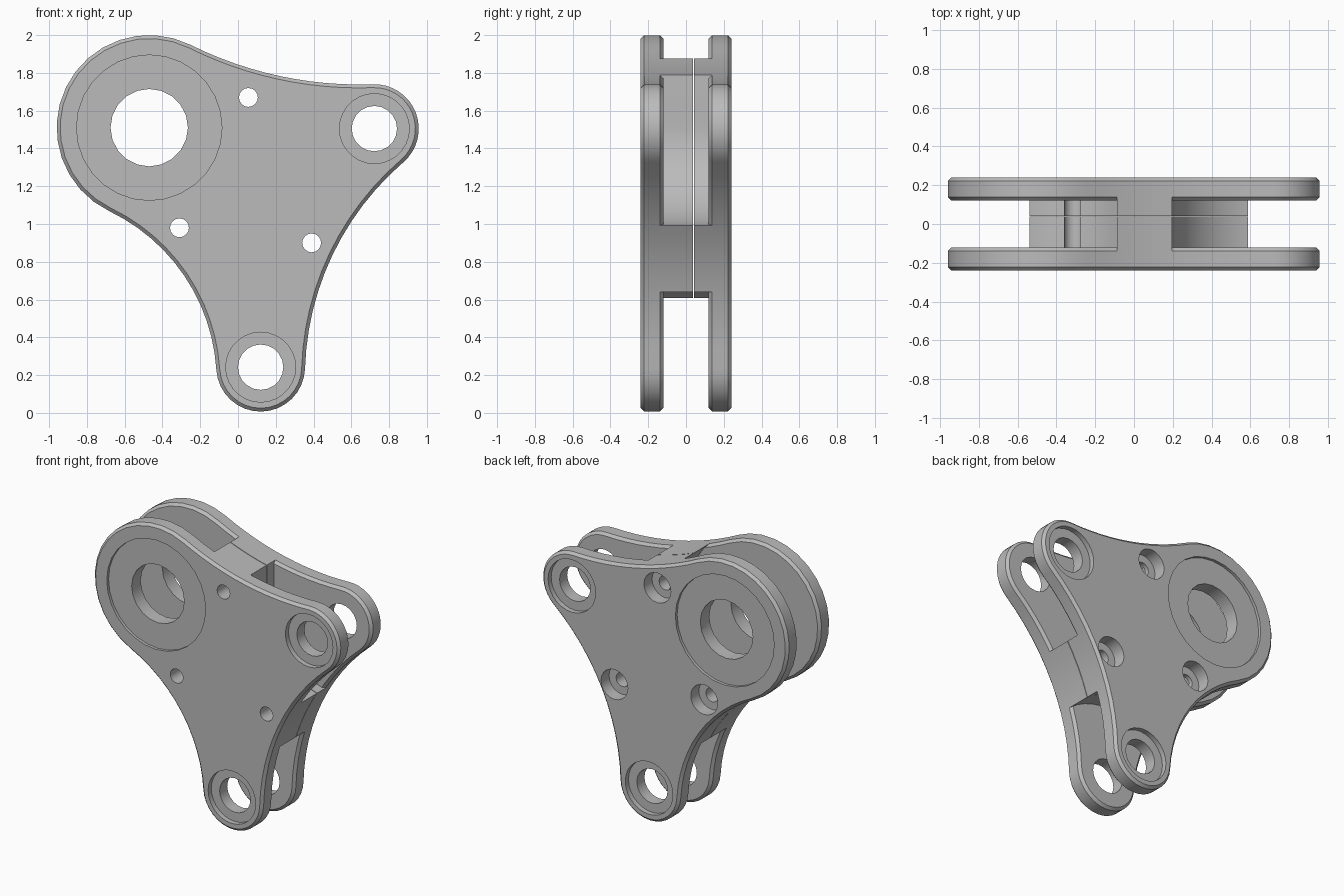
import bpy, bmesh, math
from mathutils import Vector

cube = bpy.data.objects.get("Cube")
if cube:
    bpy.data.objects.remove(cube, do_unlink=True)

# Single material
grey = bpy.data.materials.new("machined_grey")
grey.use_nodes = True
colour = (0.5, 0.5, 0.5, 1)
grey.diffuse_color = colour
grey.node_tree.nodes["Principled BSDF"].inputs["Base Color"].default_value = colour

# Bosses: centre, outer radius, bore radius, recess radius, recess depth, wheel clearance
BIG = (Vector((-0.47, 1.51)), 0.49, 0.205, 0.385, 0.02, 0.53)
LOW = (Vector((0.12, 0.242)), 0.235, 0.12, 0.185, 0.035, 0.50)
SIDE = (Vector((0.722, 1.505)), 0.235, 0.12, 0.185, 0.035, 0.53)
BOSSES = [BIG, LOW, SIDE]
WAIST = [1.0, 1.5, 2.0]          # concave radius between each boss and the next
SCREWS = [Vector((0.055, 1.67)), Vector((-0.31, 0.98)), Vector((0.39, 0.90))]


def angle(v):
    return math.atan2(v.y, v.x)


def arc(centre, radius, a0, a1, n):
    return [centre + radius * Vector((math.cos(a), math.sin(a)))
            for a in (a0 + (a1 - a0) * i / n for i in range(n + 1))]


def outline():
    """Three round bosses joined by tangent concave arcs."""
    waist_centres = []
    for i, r in enumerate(WAIST):
        (c1, r1), (c2, r2) = BOSSES[i][:2], BOSSES[(i + 1) % 3][:2]
        d = (c2 - c1).length
        u = (c2 - c1) / d
        along = ((r + r1) ** 2 - (r + r2) ** 2 + d * d) / (2 * d)
        out = math.sqrt((r + r1) ** 2 - along ** 2)
        waist_centres.append(c1 + u * along + Vector((u.y, -u.x)) * out)
    pts = []
    for i, boss in enumerate(BOSSES):
        c, r = boss[:2]
        a0 = angle(waist_centres[i - 1] - c)
        a1 = angle(waist_centres[i] - c)
        while a1 < a0:
            a1 += math.tau
        pts += arc(c, r, a0, a1, 16)
        w = waist_centres[i]
        b0 = angle(c - w)
        b1 = angle(BOSSES[(i + 1) % 3][0] - w)
        while b1 > b0:
            b1 -= math.tau
        pts += arc(w, WAIST[i], b0, b1, 12)[1:-1]
    return pts


def prism(name, pts, y0, y1):
    """Extrude an xz profile from y0 to y1."""
    bm = bmesh.new()
    face = bm.faces.new([bm.verts.new((p.x, y0, p.y)) for p in pts])
    ext = bmesh.ops.extrude_face_region(bm, geom=[face])
    moved = [g for g in ext["geom"] if isinstance(g, bmesh.types.BMVert)]
    bmesh.ops.translate(bm, verts=moved, vec=(0, y1 - y0, 0))
    bmesh.ops.recalc_face_normals(bm, faces=bm.faces)
    mesh = bpy.data.meshes.new(name)
    bm.to_mesh(mesh)
    bm.free()
    obj = bpy.data.objects.new(name, mesh)
    bpy.context.collection.objects.link(obj)
    mesh.materials.append(grey)
    return obj


def disc(centre, radius, y0, y1, n=24):
    return prism("cutter", arc(centre, radius, 0, math.tau, n)[:-1], y0, y1)


def activate(obj):
    bpy.ops.object.select_all(action='DESELECT')
    obj.select_set(True)
    bpy.context.view_layer.objects.active = obj


def cut(obj, cutters):
    activate(obj)
    for c in cutters:
        mod = obj.modifiers.new("cut", 'BOOLEAN')
        mod.operation, mod.solver, mod.object = 'DIFFERENCE', 'EXACT', c
        bpy.ops.object.modifier_apply(modifier=mod.name)
        bpy.data.objects.remove(c, do_unlink=True)


def finish(obj):
    activate(obj)
    bpy.ops.object.shade_smooth_by_angle(angle=math.radians(30))


# Front and back cheek plates with chamfered rims, bores and bearing recesses
shape = outline()
INNER, OUTER, RIM = 0.12, 0.24, 0.018
for name, s in (("front_plate", -1), ("back_plate", 1)):
    plate = prism(name, shape, s * INNER, s * OUTER)
    activate(plate)
    bev = plate.modifiers.new("rim", 'BEVEL')
    bev.width, bev.segments = RIM, 1
    bev.limit_method, bev.angle_limit = 'ANGLE', math.radians(60)
    bpy.ops.object.modifier_apply(modifier=bev.name)
    cutters = []
    for c, _, bore, recess, depth, _ in BOSSES:
        cutters.append(disc(c, bore, s * 0.05, s * 0.3, 20))
        cutters.append(disc(c, recess, s * (OUTER - depth), s * 0.3, 28))
    for c in SCREWS:
        cutters.append(disc(c, 0.05, s * 0.05, s * 0.3, 16))
        if s > 0:
            cutters.append(disc(c, 0.105, 0.15, 0.3, 20))
    cut(plate, cutters)
    finish(plate)

# Split spacer core, hollowed around each wheel and flush with the plate rims
SEAM = 0.04
for name, y0, y1 in (("front_core", -INNER - RIM, SEAM - 0.002),
                     ("back_core", SEAM + 0.002, INNER + RIM)):
    core = prism(name, shape, y0, y1)
    cutters = [disc(b[0], b[5], -0.3, 0.3, 48) for b in BOSSES]
    corner = [Vector(p) for p in ((0.195, 1.5), (0.8, 1.5), (0.8, 2.1), (0.195, 2.1))]
    cutters.append(prism("cutter", corner, -0.3, 0.3))
    cutters += [disc(c, 0.05, -0.3, 0.3, 16) for c in SCREWS]
    cut(core, cutters)
    finish(core)
